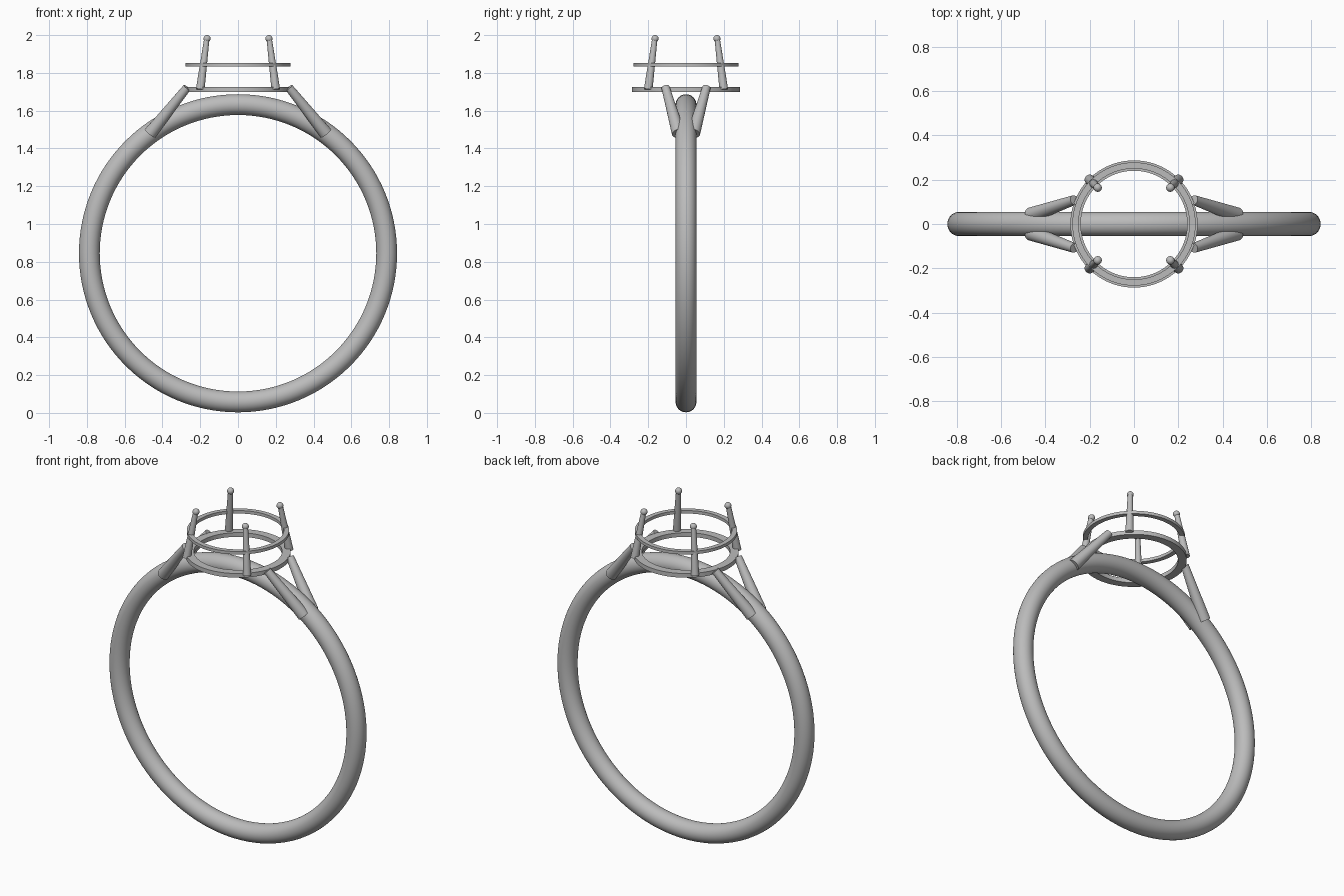
import bpy, bmesh, math
from mathutils import Vector

cube = bpy.data.objects.get("Cube")
if cube:
    bpy.data.objects.remove(cube, do_unlink=True)

metal = bpy.data.materials.new("grey_metal")
metal.use_nodes = True
grey = (0.5, 0.5, 0.5, 1)
metal.diffuse_color = grey
metal.node_tree.nodes["Principled BSDF"].inputs["Base Color"].default_value = grey


def finish(name):
    """Name, colour and smooth the active object."""
    ob = bpy.context.object
    ob.name = name
    ob.data.materials.append(metal)
    bpy.ops.object.shade_smooth_by_angle(angle=math.radians(40))
    return ob


def rod(name, start, end, r_start, r_end):
    """Tapered round rod between two points."""
    a, b = Vector(start), Vector(end)
    axis = b - a
    bpy.ops.mesh.primitive_cone_add(vertices=32, radius1=r_start, radius2=r_end,
                                    depth=axis.length, location=(a + b) / 2,
                                    rotation=axis.to_track_quat('Z', 'Y').to_euler())
    return finish(name)


def flat_ring(name, z_low, z_high, r_in, r_out, segments=96):
    """Rectangular section spun around the vertical axis."""
    bm = bmesh.new()
    section = [bm.verts.new((r, 0, z)) for r, z in
               ((r_in, z_low), (r_out, z_low), (r_out, z_high), (r_in, z_high))]
    edges = [bm.edges.new((section[i], section[(i + 1) % 4])) for i in range(4)]
    bmesh.ops.spin(bm, geom=section + edges, cent=(0, 0, 0), axis=(0, 0, 1),
                   angle=math.tau, steps=segments)
    bmesh.ops.remove_doubles(bm, verts=bm.verts, dist=0.0001)
    bmesh.ops.recalc_face_normals(bm, faces=bm.faces)
    mesh = bpy.data.meshes.new(name)
    bm.to_mesh(mesh)
    bm.free()
    ob = bpy.data.objects.new(name, mesh)
    bpy.context.collection.objects.link(ob)
    bpy.ops.object.select_all(action='DESELECT')
    ob.select_set(True)
    bpy.context.view_layer.objects.active = ob
    return finish(name)


# Round finger band
bpy.ops.mesh.primitive_torus_add(major_radius=0.787, minor_radius=0.055,
                                 major_segments=128, minor_segments=32,
                                 location=(0, 0, 0.845), rotation=(math.pi / 2, 0, 0))
finish("band")

# Two rings of the setting
flat_ring("lower_setting_ring", 1.70, 1.725, 0.24, 0.287)
flat_ring("upper_setting_ring", 1.835, 1.853, 0.25, 0.278)

# Four shoulder arms and four prongs with ball tips
for sx, side in ((1, "left"), (-1, "right")):
    for sy, end in ((-1, "front"), (1, "back")):
        tag = f"{end}_{side}"
        rod("shoulder_arm_" + tag, (0.465 * sx, 0.04 * sy, 1.48),
            (0.27 * sx, 0.108 * sy, 1.722), 0.035, 0.022)
        rod("prong_" + tag, (0.2 * sx, 0.2 * sy, 1.712),
            (0.165 * sx, 0.165 * sy, 1.982), 0.023, 0.014)
        bpy.ops.mesh.primitive_uv_sphere_add(segments=24, ring_count=12, radius=0.019,
                                             location=(0.164 * sx, 0.164 * sy, 1.981))
        finish("prong_tip_" + tag)
